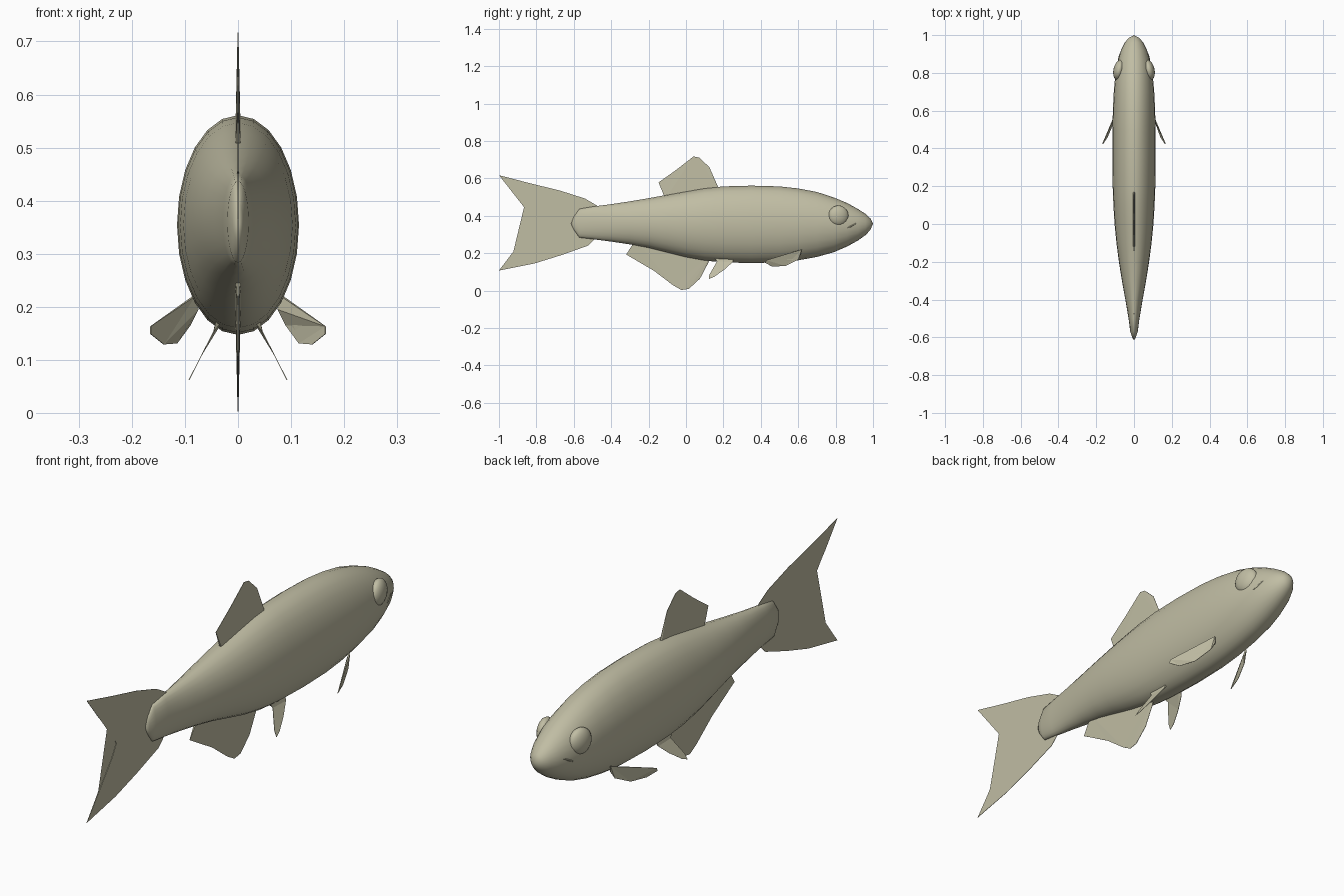
import bpy, bmesh, math
from mathutils import Vector

if "Cube" in bpy.data.objects:
    bpy.data.objects.remove(bpy.data.objects["Cube"], do_unlink=True)

# One flat colour for the whole fish
SKIN = bpy.data.materials.new("pale_olive_skin")
SKIN.use_nodes = True
COLOUR = (0.53, 0.51, 0.37, 1)
SKIN.diffuse_color = COLOUR
SKIN.node_tree.nodes["Principled BSDF"].inputs["Base Color"].default_value = COLOUR


def finish(bm, name, smooth=None):
    bmesh.ops.recalc_face_normals(bm, faces=bm.faces)
    mesh = bpy.data.meshes.new(name)
    bm.to_mesh(mesh)
    bm.free()
    obj = bpy.data.objects.new(name, mesh)
    bpy.context.collection.objects.link(obj)
    mesh.materials.append(SKIN)
    if smooth:
        bpy.ops.object.select_all(action="DESELECT")
        obj.select_set(True)
        bpy.context.view_layer.objects.active = obj
        bpy.ops.object.shade_smooth_by_angle(angle=math.radians(smooth))
    return obj


# Body: elliptical rings as (y, bottom, top, half width)
RINGS = [
    (-0.60, 0.325, 0.395, 0.010), (-0.57, 0.283, 0.437, 0.020),
    (-0.50, 0.275, 0.449, 0.029), (-0.40, 0.262, 0.462, 0.046),
    (-0.30, 0.247, 0.477, 0.064), (-0.20, 0.228, 0.494, 0.080),
    (-0.10, 0.203, 0.512, 0.093), (0.00, 0.178, 0.530, 0.103),
    (0.10, 0.160, 0.547, 0.109), (0.20, 0.151, 0.557, 0.113),
    (0.35, 0.147, 0.561, 0.115), (0.50, 0.151, 0.557, 0.114),
    (0.60, 0.162, 0.546, 0.112), (0.70, 0.180, 0.527, 0.107),
    (0.79, 0.205, 0.498, 0.099), (0.86, 0.235, 0.469, 0.087),
    (0.92, 0.268, 0.436, 0.069), (0.96, 0.297, 0.410, 0.049),
    (0.985, 0.323, 0.387, 0.029),
]
SIDES = 24
bm = bmesh.new()
loops = []
for y, low, high, half in RINGS:
    loop = []
    for i in range(SIDES):
        a = math.tau * i / SIDES
        z = (low + high) / 2 + (high - low) / 2 * math.cos(a)
        loop.append(bm.verts.new((half * math.sin(a), y, z)))
    loops.append(loop)
for a, b in zip(loops, loops[1:]):
    for i in range(SIDES):
        j = (i + 1) % SIDES
        bm.faces.new((a[i], a[j], b[j], b[i]))
for loop, y in ((loops[0], -0.615), (loops[-1], 1.0)):
    tip = bm.verts.new((0, y, 0.358))
    for i in range(SIDES):
        bm.faces.new((loop[i], loop[(i + 1) % SIDES], tip))
finish(bm, "body", 50)


# Fins: a thin plate, thick at its two root points (first and last)
def fin(name, points, side_dir, root, rim=0.0008):
    bm = bmesh.new()
    sheets = []
    for s in (1, -1):
        sheet = []
        for i, p in enumerate(points):
            t = root if i in (0, len(points) - 1) else rim
            sheet.append(bm.verts.new(Vector(p) + s * t * Vector(side_dir)))
        bm.faces.new(sheet)
        sheets.append(sheet)
    a, b = sheets
    for i in range(len(points)):
        j = (i + 1) % len(points)
        bm.faces.new((a[i], a[j], b[j], b[i]))
    bmesh.ops.triangulate(bm, faces=[f for f in bm.faces if len(f.verts) > 4])
    return finish(bm, name)


def middle_fin(name, outline):
    fin(name, [(0, y, z) for y, z in outline], (1, 0, 0), 0.005)


middle_fin("tail_fin", [
    (-0.46, 0.44), (-0.48, 0.457), (-0.54, 0.492), (-0.675, 0.535),
    (-0.835, 0.574), (-1.0, 0.617), (-0.92, 0.515), (-0.835, 0.42),
    (-0.805, 0.365), (-0.835, 0.312), (-0.925, 0.20), (-1.0, 0.107),
    (-0.81, 0.145), (-0.665, 0.19), (-0.525, 0.24), (-0.48, 0.283),
    (-0.46, 0.30)])
middle_fin("dorsal_fin", [
    (-0.11, 0.49), (-0.147, 0.578), (-0.05, 0.647), (0.04, 0.717),
    (0.07, 0.711), (0.125, 0.66), (0.17, 0.557), (0.175, 0.53)])
middle_fin("anal_fin", [
    (-0.27, 0.27), (-0.32, 0.193), (-0.17, 0.105), (-0.07, 0.029),
    (-0.025, 0.003), (0.015, 0.009), (0.075, 0.064), (0.12, 0.15),
    (0.13, 0.19)])

PELVIC = [(0.15, 0.18), (0.165, 0.155), (0.125, 0.085), (0.122, 0.062),
          (0.15, 0.073), (0.205, 0.112), (0.25, 0.153), (0.255, 0.18)]
PECTORAL = [(0.083, 0.618, 0.22), (0.165, 0.43, 0.163), (0.165, 0.423, 0.149),
            (0.14, 0.46, 0.129), (0.115, 0.53, 0.131), (0.09, 0.60, 0.165),
            (0.077, 0.612, 0.195)]

for s, side in ((1, "left"), (-1, "right")):
    fin(side + "_pelvic_fin",
        [(s * (0.045 + (0.155 - z) * 0.51), y, z) for y, z in PELVIC],
        (1, 0, 0), 0.008)
    fin(side + "_pectoral_fin", [(s * x, y, z) for x, y, z in PECTORAL],
        (s * 0.88, 0.47, 0), 0.003)

    # Domed eye set into the head
    bm = bmesh.new()
    bmesh.ops.create_uvsphere(bm, u_segments=20, v_segments=12, radius=1)
    eye = finish(bm, side + "_eye", 60)
    eye.scale = (0.03, 0.055, 0.055)
    eye.location = (s * 0.079, 0.815, 0.40)
    eye.rotation_euler = (0, 0, s * math.radians(12))

    # Slim lip line at the corner of the mouth
    bm = bmesh.new()
    bmesh.ops.create_uvsphere(bm, u_segments=10, v_segments=6, radius=1)
    lip = finish(bm, side + "_mouth_corner", 60)
    lip.scale = (0.006, 0.034, 0.004)
    lip.location = (s * 0.075, 0.888, 0.348)
    lip.rotation_euler = (math.radians(28), 0, s * math.radians(17))
